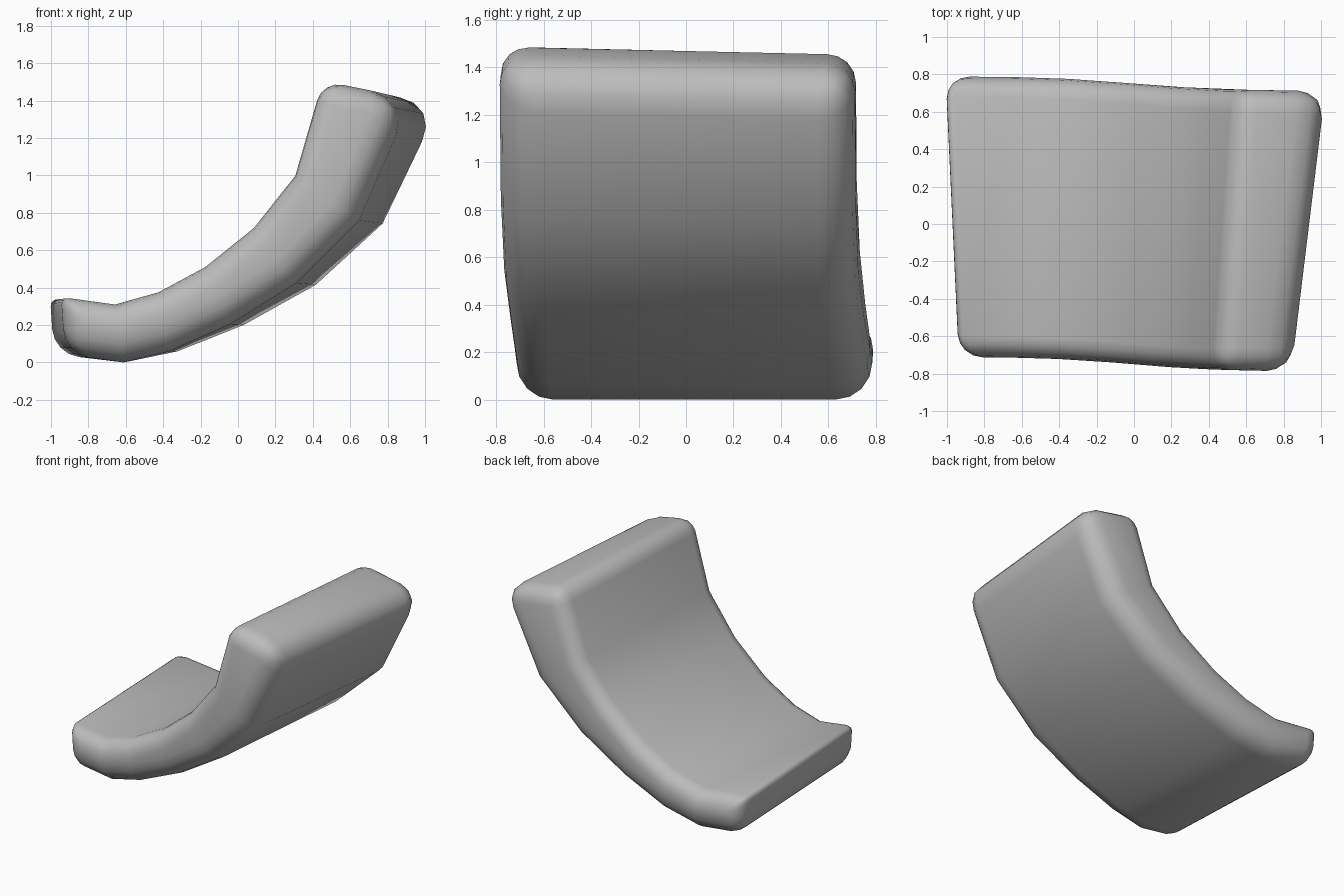
import bpy, bmesh, math

cube = bpy.data.objects.get("Cube")
if cube:
    bpy.data.objects.remove(cube, do_unlink=True)

grey = bpy.data.materials.new("soft_grey")
grey.use_nodes = True
colour = (0.5, 0.5, 0.5, 1)
grey.diffuse_color = colour
grey.node_tree.nodes["Principled BSDF"].inputs["Base Color"].default_value = colour

# Side profile from low lip to tall backrest: front x, z, and x shift at the back
inner = [(-.94, .35, -.07), (-.66, .31, .03), (-.43, .375, .05), (-.18, .51, .06),
         (.08, .72, .07), (.30, 1.0, .09), (.445, 1.51, .11)]
outer = [(-.92, .045, -.07), (-.61, 0, 0), (-.37, .06, .05), (-.05, .205, .09),
         (.30, .425, .13), (.63, .76, .16), (.91, 1.41, .19)]


def place(point, t):
    """Put a profile point on the front (t=0) or the back (t=1) of the pad."""
    x, z, shift = point
    x += shift * t
    return x, -.75 + 1.5 * t - .04 * math.tanh(2.2 * x), z * (1 - .025 * t)


bm = bmesh.new()
rows = [[bm.verts.new(place(p, t)) for p in line]
        for line, t in ((inner, 0), (inner, 1), (outer, 1), (outer, 0))]

# Skin between neighbouring profile rows, then cap both ends
for a, b in zip(rows, rows[1:] + rows[:1]):
    for i in range(len(inner) - 1):
        bm.faces.new((a[i], a[i + 1], b[i + 1], b[i]))
bm.faces.new([r[0] for r in rows])
bm.faces.new([r[-1] for r in reversed(rows)])
bmesh.ops.recalc_face_normals(bm, faces=bm.faces)

# Rounding strength of every outside edge
weight = bm.edges.layers.float.new("bevel_weight_edge")


def round_edge(a, b, amount):
    bm.edges.get((a, b))[weight] = amount


for row, amount in zip(rows, (.5, .5, .7, .7)):
    for a, b in zip(row, row[1:]):
        round_edge(a, b, amount)
for end, top_amount, bottom_amount in ((0, .2, .6), (-1, .5, 1)):
    ring = [r[end] for r in rows]
    round_edge(ring[0], ring[1], top_amount)
    round_edge(ring[2], ring[3], bottom_amount)
    round_edge(ring[1], ring[2], .55)
    round_edge(ring[3], ring[0], .55)

mesh = bpy.data.meshes.new("curved_pad")
bm.to_mesh(mesh)
bm.free()
mesh.materials.append(grey)
mesh.shade_smooth()
pad = bpy.data.objects.new("curved_pad", mesh)
bpy.context.collection.objects.link(pad)

# Soft rounded border
bevel = pad.modifiers.new("rounded_edges", "BEVEL")
bevel.limit_method = "WEIGHT"
bevel.width = .22
bevel.segments = 4
